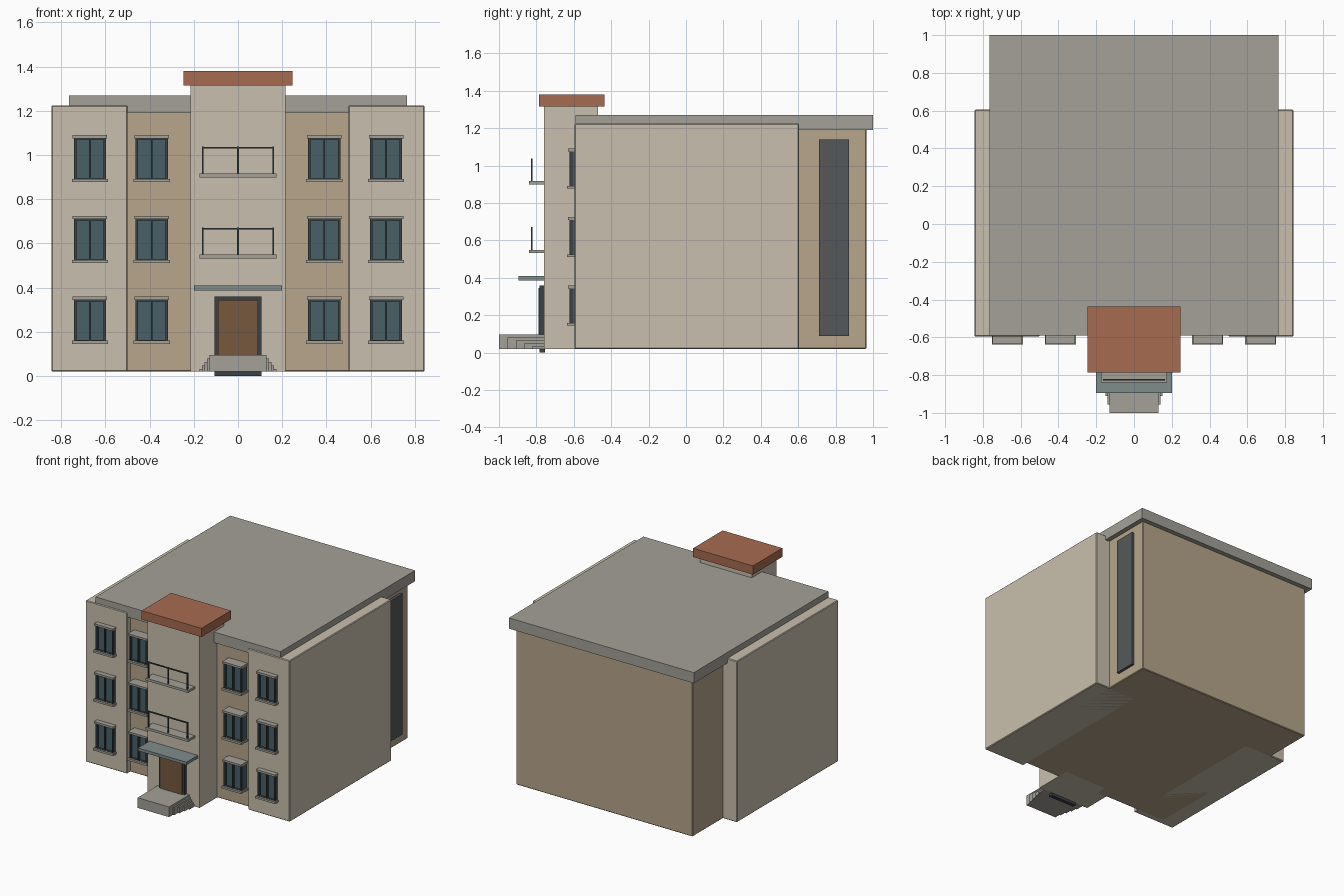
import bpy, bmesh
from mathutils import Matrix

if "Cube" in bpy.data.objects:
    bpy.data.objects.remove(bpy.data.objects["Cube"])


def material(name, hex_rgb):
    m = bpy.data.materials.new(name)
    rgb = [(hex_rgb >> s & 255) / 255 for s in (16, 8, 0)]
    m.diffuse_color = [((c + 0.055) / 1.055) ** 2.4 for c in rgb] + [1]
    m.use_nodes = True
    m.node_tree.nodes["Principled BSDF"].inputs["Base Color"].default_value = m.diffuse_color
    return m


WALL = material("cream_wall", 0xC9BFAD)
TAN = material("tan_wall", 0xB7A68B)
STONE = material("grey_stone", 0xA3A198)
BRICK = material("terracotta", 0xA76B50)
GLASS = material("blue_glass", 0x476067)
DARK = material("dark_metal", 0x3A4145)
PANEL = material("dark_panel", 0x55595A)
CANOPY = material("canopy_grey", 0x7F8D8B)
WOOD = material("brown_wood", 0x77583F)


def boxes(name, mat, spans, bevel=0):
    """One object from boxes given as (x0, x1, y0, y1, z0, z1)."""
    bm = bmesh.new()
    for x0, x1, y0, y1, z0, z1 in spans:
        mtx = (Matrix.Translation(((x0 + x1) / 2, (y0 + y1) / 2, (z0 + z1) / 2))
               @ Matrix.Diagonal((x1 - x0, y1 - y0, z1 - z0, 1)))
        bmesh.ops.create_cube(bm, size=1, matrix=mtx)
    me = bpy.data.meshes.new(name)
    bm.to_mesh(me)
    bm.free()
    me.materials.append(mat)
    ob = bpy.data.objects.new(name, me)
    bpy.context.collection.objects.link(ob)
    if bevel:
        b = ob.modifiers.new("bevel", 'BEVEL')
        b.width, b.segments = bevel, 1
    return ob


# Main masses
boxes("core", TAN, [(-.73, .73, -.555, .965, .02, 1.195)], .005)
boxes("roof", STONE, [(-.765, .765, -.59, 1, 1.19, 1.27)])
boxes("right_wing", WALL, [(.5, .845, -.595, .605, .02, 1.225)], .005)
boxes("left_wing", WALL, [(-.845, -.5, -.595, .605, .02, 1.225)], .005)
boxes("entrance_tower", WALL, [(-.215, .215, -.76, -.47, .02, 1.32)])
boxes("tower_cap", BRICK, [(-.247, .247, -.785, -.437, 1.315, 1.38)])
boxes("side_stair_window", PANEL, [(.72, .75, .71, .872, .09, 1.14)])

# Windows: three floors, four columns
for floor in range(3):
    z = .25 + .366 * floor
    for col, (x, back) in enumerate([(-.67, -.58), (-.39, -.55), (.39, -.55), (.67, -.58)]):
        tag = f"_{floor + 1}_{col + 1}"
        w, h, f = .073, .096, .011
        boxes("window_glass" + tag, GLASS, [(x - w, x + w, -.605, back, z - h, z + h)])
        boxes("window_frame" + tag, DARK, [
            (x - w, x - w + f, -.622, back, z - h, z + h),
            (x + w - f, x + w, -.622, back, z - h, z + h),
            (x - .004, x + .004, -.622, back, z - h, z + h),
            (x - w, x + w, -.622, back, z + h - .008, z + h),
            (x - w, x + w, -.622, back, z - h, z - h + .008)])
        boxes("window_lintel" + tag, STONE, [(x - .078, x + .078, -.632, back, z + h - .002, z + h + .013)])
        boxes("window_sill" + tag, STONE, [(x - .082, x + .082, -.637, back, z - h - .009, z - h + .006)])

# Balconies with thin railings
for i, z in enumerate((.532, .899)):
    boxes(f"balcony_slab_{i + 1}", STONE, [(-.175, .175, -.84, -.755, z, z + .018)])
    boxes(f"balcony_rail_{i + 1}", DARK,
          [(-.164, .164, -.829, -.821, z + .13, z + .138)]
          + [(x - .004, x + .004, -.829, -.821, z + .015, z + .14) for x in (-.16, 0, .16)])

# Entrance: frame, door, canopy
boxes("door_frame", DARK, [(-.107, .107, -.782, -.755, 0, .36)])
boxes("door", WOOD, [(-.09, .09, -.789, -.77, .02, .345)])
boxes("canopy", CANOPY, [(-.2, .2, -.895, -.755, .387, .409)])

# Nested entrance steps
boxes("entrance_steps", STONE, [
    (-.13 - .011 * i, .13 + .011 * i, -1 + .045 * i, -.755, .02, .096 - .016 * i)
    for i in range(5)])
